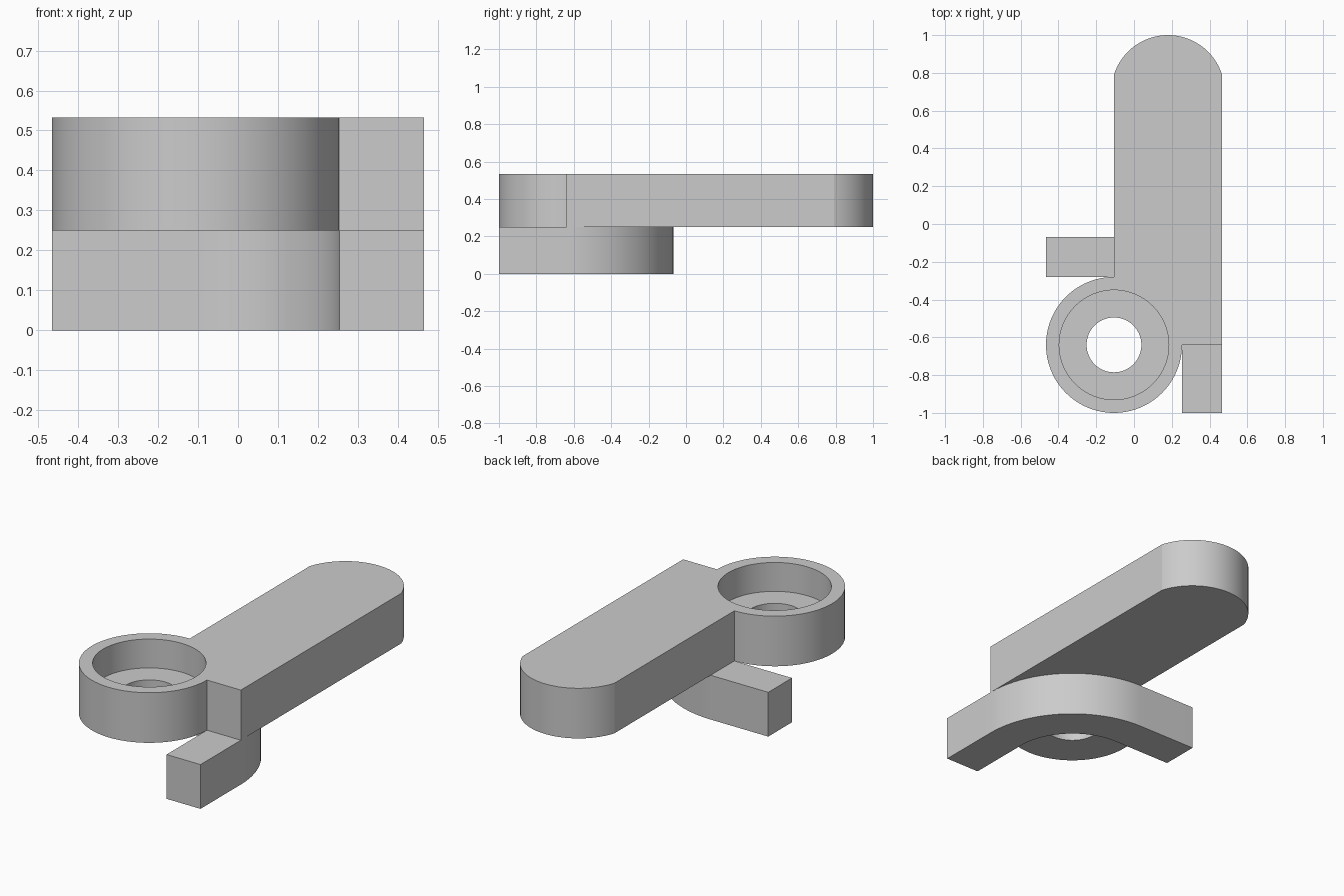
import bpy
import bmesh
from math import sin, cos, pi, radians, asin, sqrt

old = bpy.data.objects.get("Cube")
if old:
    bpy.data.objects.remove(old, do_unlink=True)

# Main dimensions
CX, CY = -0.106, -0.64          # boss centre
R_BOSS, R_BAR = 0.36, 0.572     # boss radius, outer radius of the bent bar
R_POCKET, R_HOLE = 0.29, 0.145
Z_MID, Z_FLOOR, Z_TOP = 0.25, 0.37, 0.533
X_RIGHT = CX + R_BAR
Y_TIP = 0.79                    # where the rounded arm end begins

grey = bpy.data.materials.new("light grey")
grey.use_nodes = True
grey.diffuse_color = (0.6, 0.6, 0.6, 1)
grey.node_tree.nodes["Principled BSDF"].inputs["Base Color"].default_value = (0.6, 0.6, 0.6, 1)


def arc(cx, cy, r, start, end, steps):
    """Points along an arc, angles in degrees."""
    angles = [radians(start + (end - start) * i / steps) for i in range(steps + 1)]
    return [(cx + r * cos(a), cy + r * sin(a)) for a in angles]


def prism(name, outline, z0, z1):
    """Extrude a closed outline from z0 to z1."""
    bm = bmesh.new()
    face = bm.faces.new([bm.verts.new((x, y, z0)) for x, y in outline])
    top = bmesh.ops.extrude_face_region(bm, geom=[face])["geom"]
    bmesh.ops.translate(bm, vec=(0, 0, z1 - z0),
                        verts=[v for v in top if isinstance(v, bmesh.types.BMVert)])
    bmesh.ops.recalc_face_normals(bm, faces=bm.faces)
    mesh = bpy.data.meshes.new(name)
    bm.to_mesh(mesh)
    bm.free()
    mesh.materials.append(grey)
    obj = bpy.data.objects.new(name, mesh)
    bpy.context.collection.objects.link(obj)
    return obj


def select_only(obj):
    bpy.ops.object.select_all(action='DESELECT')
    obj.select_set(True)
    bpy.context.view_layer.objects.active = obj


def bore(obj, r, z0, z1):
    """Cut a round hole on the boss axis."""
    cutter = prism("cutter", arc(CX, CY, r, 0, 360, 96)[:-1], z0, z1)
    cutter.hide_render = True
    mod = obj.modifiers.new("bore", 'BOOLEAN')
    mod.operation = 'DIFFERENCE'
    mod.solver = 'EXACT'
    mod.object = cutter
    select_only(obj)
    bpy.ops.object.modifier_apply(modifier=mod.name)
    bpy.data.objects.remove(cutter, do_unlink=True)


# Arm with round boss and shallow rounded tip
half = (X_RIGHT - CX) / 2
sagitta = 1 - Y_TIP
r_tip = (half ** 2 + sagitta ** 2) / (2 * sagitta)
spread = asin(half / r_tip) * 180 / pi
outline = arc(CX, CY, R_BOSS, 0, -270, 72)
outline += arc(CX + half, 1 - r_tip, r_tip, 90 + spread, 90 - spread, 40)
outline.append((X_RIGHT, CY))
arm = prism("arm_with_boss", outline, Z_MID, Z_TOP)

# Pocket and through hole in the boss
bore(arm, R_POCKET, Z_FLOOR, Z_TOP + 0.1)
bore(arm, R_HOLE, Z_MID - 0.1, Z_FLOOR + 0.05)

# Bent bar under the arm: two straight legs joined by a quarter bend
bar_outline = [(CX - R_BOSS, CY + R_BAR)]
bar_outline += arc(CX, CY, R_BAR, 90, 0, 32)
bar_outline += [(X_RIGHT, -1), (CX + R_BOSS, -1)]
bar_outline += arc(CX, CY, R_BOSS, 0, 90, 32)
bar_outline.append((CX - R_BOSS, CY + R_BOSS))
bar = prism("bent_bar", bar_outline, 0, Z_MID)

for part in (arm, bar):
    select_only(part)
    bpy.ops.object.shade_smooth_by_angle(angle=radians(12))
